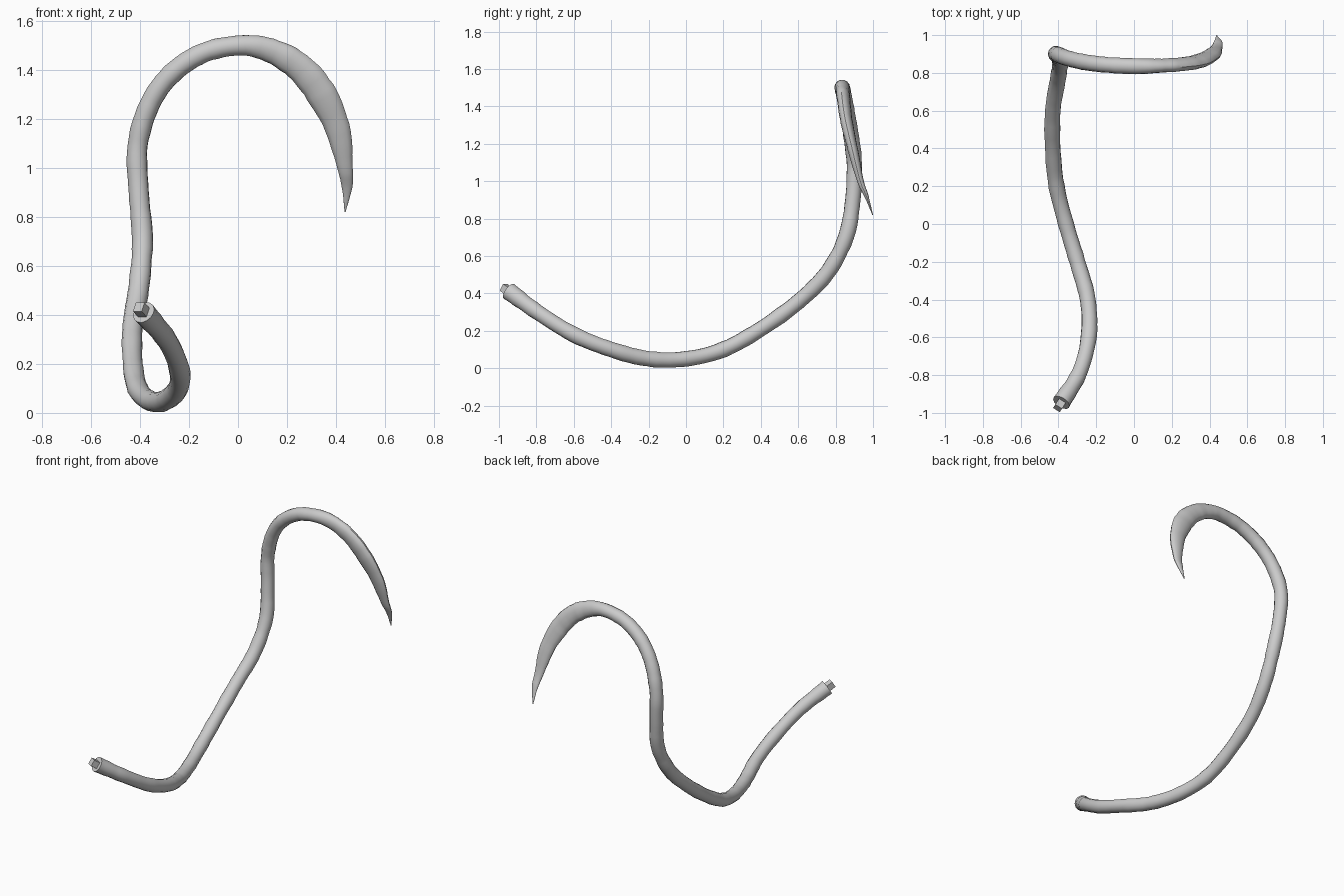
import bpy, bmesh, math, random
from mathutils import Vector

cube = bpy.data.objects.get("Cube")
if cube:
    bpy.data.objects.remove(cube, do_unlink=True)
random.seed(4)

grey = bpy.data.materials.new("light grey")
grey.use_nodes = True
GREY = (0.6, 0.6, 0.6, 1)
grey.diffuse_color = GREY
grey.node_tree.nodes["Principled BSDF"].inputs["Base Color"].default_value = GREY

SHAFT_RADIUS = 0.042
SIDES = 14
STEPS = 6

# Blade stations from the tip: x, y, z, half width, half thickness
blade = [
    (0.437, 0.998, 0.82, 0.002, 0.002),
    (0.445, 0.965, 0.92, 0.021, 0.011),
    (0.437, 0.933, 1.0, 0.032, 0.018),
    (0.405, 0.893, 1.165, 0.051, 0.027),
    (0.335, 0.86, 1.31, 0.062, 0.032),
    (0.245, 0.845, 1.415, 0.059, 0.035),
    (0.13, 0.838, 1.48, 0.05, 0.036),
]
# Round shaft stations from the blade down to the root
shaft = [
    (0.01, 0.835, 1.5), (-0.14, 0.842, 1.47), (-0.27, 0.858, 1.385),
    (-0.36, 0.88, 1.26), (-0.41, 0.9, 1.09), (-0.405, 0.892, 0.9),
    (-0.39, 0.855, 0.7), (-0.405, 0.755, 0.51), (-0.43, 0.6, 0.355),
    (-0.43, 0.4, 0.21), (-0.41, 0.2, 0.1), (-0.36, 0, 0.05),
    (-0.3, -0.2, 0.05), (-0.245, -0.4, 0.1), (-0.24, -0.6, 0.18),
    (-0.29, -0.79, 0.297), (-0.385, -0.945, 0.41),
]
stations = [Vector(b) for b in blade]
stations += [Vector((*s, SHAFT_RADIUS, SHAFT_RADIUS)) for s in shaft]
stations[-1][3] = stations[-1][4] = 0.047


def spline(pts, steps):
    """Catmull-Rom resampling through all stations."""
    ends = [pts[0] * 2 - pts[1]] + pts + [pts[-1] * 2 - pts[-2]]
    out = []
    for a, b, c, d in zip(ends, ends[1:], ends[2:], ends[3:]):
        for i in range(steps):
            t = i / steps
            out.append((b * 2 + (c - a) * t + (a * 2 - b * 5 + c * 4 - d) * t ** 2
                        + (b * 3 - a - c * 3 + d) * t ** 3) / 2)
    return out + [pts[-1]]


def finish(bm, name, smooth):
    bmesh.ops.recalc_face_normals(bm, faces=bm.faces)
    mesh = bpy.data.meshes.new(name)
    bm.to_mesh(mesh)
    bm.free()
    mesh.materials.append(grey)
    obj = bpy.data.objects.new(name, mesh)
    bpy.context.collection.objects.link(obj)
    if smooth:
        bpy.ops.object.select_all(action='DESELECT')
        obj.select_set(True)
        bpy.context.view_layer.objects.active = obj
        bpy.ops.object.shade_smooth_by_angle(angle=math.radians(40))
    return obj


# Tail: one swept skin, flattened at the blade and gently wrinkled
path = spline(stations, STEPS)
centres = [Vector(p[:3]) for p in path]
bm = bmesh.new()
rings = []
side = None
for i, p in enumerate(path):
    tangent = (centres[min(i + 1, len(path) - 1)] - centres[max(i - 1, 0)]).normalized()
    if side is None:
        side = tangent.cross(Vector((0, 1, 0)))
    side = (side - tangent * side.dot(tangent)).normalized()
    across = tangent.cross(side)
    wrinkle = 1 + random.uniform(-0.035, 0.035)
    ring = []
    for k in range(SIDES):
        a = math.tau * k / SIDES
        offset = side * math.cos(a) * p[3] + across * math.sin(a) * p[4]
        ring.append(bm.verts.new(centres[i] + offset * wrinkle))
    rings.append(ring)
for r, s in zip(rings, rings[1:]):
    for k in range(SIDES):
        n = (k + 1) % SIDES
        bm.faces.new((r[k], r[n], s[n], s[k]))
bm.faces.new(rings[0])
bm.faces.new(rings[-1])
finish(bm, "tail", True)

# Root peg: small square stub on the cut end
bm = bmesh.new()
bmesh.ops.create_cube(bm, size=1)
bmesh.ops.scale(bm, vec=(0.042, 0.042, 0.07), verts=bm.verts)
peg = finish(bm, "root_peg", False)
peg.rotation_mode = 'QUATERNION'
peg.rotation_quaternion = tangent.to_track_quat('Z', 'Y')
peg.location = centres[-1] + tangent * 0.008
